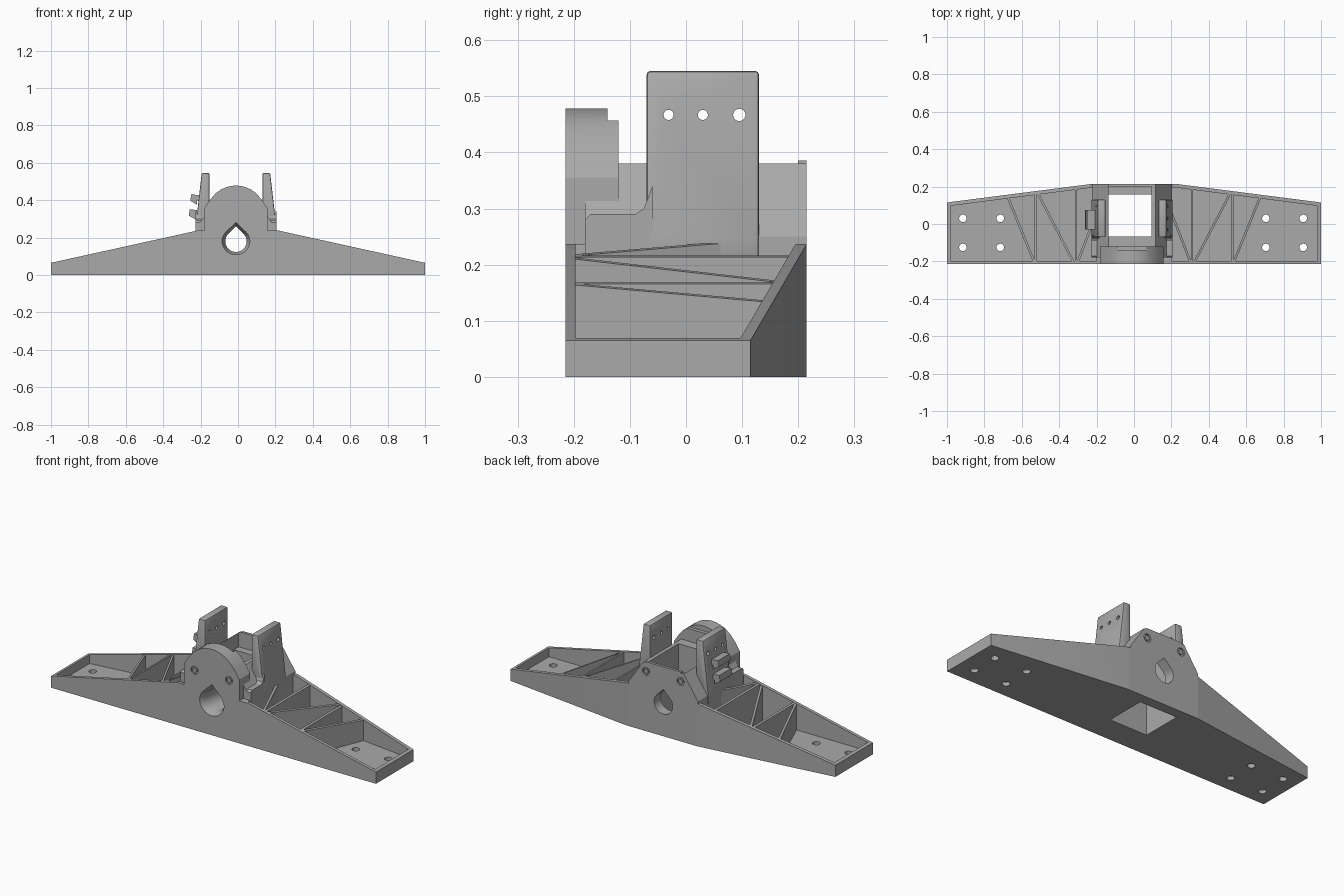
import bpy, bmesh, math
from mathutils import Vector

if "Cube" in bpy.data.objects:
    bpy.data.objects.remove(bpy.data.objects["Cube"])

grey = bpy.data.materials.new("plain grey")
grey.use_nodes = True
colour = (0.4, 0.4, 0.4, 1)
grey.diffuse_color = colour
grey.node_tree.nodes["Principled BSDF"].inputs["Base Color"].default_value = colour

CX = -0.011          # centre line of the clamp
FRONT, BACK = -0.215, 0.215
HOLE_Z, HOLE_R = 0.18, 0.057


def prism(name, pts, lo, hi, axis="z", edit=None):
    """Extrude an outline along an axis; edit may move single vertices."""
    place = {"x": lambda a, b, h: (h, a, b),
             "y": lambda a, b, h: (a, h, b),
             "z": lambda a, b, h: (a, b, h)}[axis]
    bm = bmesh.new()
    ends = [[bm.verts.new(place(a, b, h)) for a, b in pts] for h in (lo, hi)]
    bm.faces.new(ends[0])
    bm.faces.new(ends[1])
    n = len(pts)
    for i in range(n):
        j = (i + 1) % n
        bm.faces.new((ends[0][i], ends[0][j], ends[1][j], ends[1][i]))
    if edit:
        for v in bm.verts:
            edit(v.co)
    bmesh.ops.recalc_face_normals(bm, faces=bm.faces)
    mesh = bpy.data.meshes.new(name)
    bm.to_mesh(mesh)
    bm.free()
    mesh.materials.append(grey)
    ob = bpy.data.objects.new(name, mesh)
    bpy.context.collection.objects.link(ob)
    return ob


def box(name, x, y, z):
    return prism(name, [(x[0], y[0]), (x[1], y[0]), (x[1], y[1]), (x[0], y[1])], *z)


def circle(a, b, r, n=24):
    return [(a + r * math.cos(2 * math.pi * i / n), b + r * math.sin(2 * math.pi * i / n))
            for i in range(n)]


def apply(ob, mod):
    bpy.context.view_layer.objects.active = ob
    bpy.ops.object.modifier_apply(modifier=mod.name)


def combine(ob, others, how="DIFFERENCE"):
    for other in others:
        mod = ob.modifiers.new("combine", "BOOLEAN")
        mod.operation, mod.solver, mod.object = how, "EXACT", other
        apply(ob, mod)
        bpy.data.objects.remove(other)


def slope(x):
    return 0.065 + (1 - abs(x)) * 0.22


def follow_slope(co):
    if co.z > 0.1:
        co.z = slope(co.x) - 0.002


def teardrop(r):
    arc = [math.radians(45 - 270 * i / 32) for i in range(33)]
    return [(CX + r * math.cos(a), HOLE_Z + r * math.sin(a)) for a in arc] + \
           [(CX, HOLE_Z + r * math.sqrt(2))]


# long wing base: sloped profile trimmed by the tapered plan
body = prism("bracket_body", [(-1, 0), (1, 0), (1, slope(1)), (0.22, slope(0.22)),
                              (-0.22, slope(0.22)), (-1, slope(1))], FRONT, BACK, "y")
plan = prism("plan", [(-1, FRONT), (1, FRONT), (1, 0.115), (0.22, BACK),
                      (-0.22, BACK), (-1, 0.115)], -0.1, 0.6)
combine(body, [plan], "INTERSECT")

# hollow trays and mounting holes
for s in (-1, 1):
    tray = prism("tray", [(s * x, y) for x, y in
                          ((0.2, -0.197), (0.982, -0.197), (0.982, 0.097),
                           (0.22, 0.195), (0.2, 0.195))], 0.02, 0.6)
    holes = [prism("hole", circle(s * x - 0.005, y, 0.02), -0.1, 0.1)
             for x in (0.71, 0.91) for y in (0.03, -0.125)]
    combine(body, [tray] + holes)

# central block with sloped shoulders, and the arched front hump
block = prism("block", [(CX - 0.213, 0), (CX + 0.213, 0), (CX + 0.213, 0.25),
                        (CX + 0.125, 0.38), (CX - 0.125, 0.38), (CX - 0.213, 0.25)],
              -0.18, BACK, "y")
half = [(0.17, 0.355), (0.14, 0.4), (0.11, 0.435), (0.08, 0.457), (0.05, 0.47), (0.025, 0.476)]
arch = [(CX + x, z) for x, z in half] + [(CX, 0.478)] + [(CX - x, z) for x, z in half[::-1]]
hump = prism("hump", [(CX - 0.17, 0), (CX + 0.17, 0)] + arch, FRONT, -0.12, "y")


def chamfer_rear(co):
    if co.y > -0.2 and co.z > 0.44:
        co.z -= 0.02


tip = prism("hump_rear", [(CX - 0.17, 0.1), (CX + 0.17, 0.1)] + arch, -0.14, -0.11, "y")
lower = prism("hump_lower", [(CX - 0.4, 0), (CX + 0.4, 0), (CX + 0.4, 0.45), (CX - 0.4, 0.45)],
              -0.3, 0, "y")
combine(tip, [lower])
combine(hump, [tip])
combine(body, [block, hump], "UNION")

# square well, rear ledge and teardrop passage with flared mouth
well_x = (CX - 0.125, CX + 0.104)
flare = prism("flare", teardrop(HOLE_R), FRONT - 0.005, FRONT + 0.035, "y",
              lambda co: None)
for v in flare.data.vertices:
    if v.co.y < FRONT:
        v.co.x = CX + (v.co.x - CX) * 1.35
        v.co.z = HOLE_Z + (v.co.z - HOLE_Z) * 1.3
combine(body, [box("well", well_x, (-0.067, 0.158), (-0.1, 0.6)),
               box("ledge", well_x, (-0.06, 0.2), (0.3, 0.6)),
               prism("passage", teardrop(HOLE_R), -0.3, 0.3, "y"),
               flare])

# pin sockets on the front and back
for x in (CX - 0.106, CX + 0.106):
    for y in (FRONT, BACK):
        combine(body, [prism("socket", circle(x, 0.333, 0.022, 16), y - 0.008, y + 0.008, "y")])
        pin = prism("pin", circle(x, 0.333, 0.013, 16),
                    min(y, y * 0.94), max(y, y * 0.94), "y")
        pin.name = ("front" if y < 0 else "back") + "_pin"

# triangulated ribs inside the trays
spans = [((0.675, 0.145), (0.535, -0.2)), ((0.527, 0.165), (0.527, -0.2)),
         ((0.515, 0.165), (0.325, -0.2)), ((0.31, 0.19), (0.31, -0.2)),
         ((0.3, -0.2), (0.2, 0.06))]
for s in (-1, 1):
    for p, q in spans:
        a, b = Vector((s * p[0], p[1])), Vector((s * q[0], q[1]))
        d = (b - a).normalized() * 0.006
        n = Vector((-d.y, d.x))
        prism("left_rib" if s > 0 else "right_rib",
              [tuple(v) for v in (a + n, b + n, b - n, a - n)], 0.015, 0.2, "z", follow_slope)

# tall side uprights with a row of cross holes
for s in (-1, 1):
    side = "left" if s > 0 else "right"
    up = prism(side + "_upright", [(CX + s * x, z) for x, z in
                                   ((0.142, 0.2), (0.142, 0.545), (0.183, 0.545),
                                    (0.217, 0.25), (0.217, 0.2))], -0.07, 0.13, "y")
    mod = up.modifiers.new("soft edges", "BEVEL")
    mod.width, mod.segments = 0.006, 2
    apply(up, mod)
    combine(up, [prism("hole", circle(y, 0.467, r), -0.4, 0.4, "x")
                 for y, r in ((-0.031, 0.009), (0.03, 0.009), (0.095, 0.011))])
    # foot pad ahead of each upright
    prism(side + "_foot_pad", [(-0.18, 0.2), (-0.06, 0.2), (-0.06, 0.34), (-0.075, 0.3),
                               (-0.09, 0.29), (-0.17, 0.29), (-0.18, 0.28)],
          CX + s * 0.15, CX + s * 0.216, "x")

# two hooked clips on the right upright
for name, x, z in (("upper_clip", -0.255, 0.385), ("lower_clip", -0.263, 0.305)):
    prism(name, [(x, z + 0.012), (x + 0.035, z - 0.008), (x + 0.035, z + 0.012),
                 (-0.195, z + 0.012), (-0.195, z + 0.035), (x + 0.045, z + 0.035),
                 (x + 0.045, z + 0.042), (x + 0.005, z + 0.046)], -0.03, 0.075, "y")

# back wall lip
box("back_lip", (CX - 0.11, CX + 0.11), (0.2, BACK), (0.37, 0.386))

for ob in bpy.context.collection.objects:
    if ob.type == "MESH":
        bpy.ops.object.select_all(action="DESELECT")
        ob.select_set(True)
        bpy.context.view_layer.objects.active = ob
        bpy.ops.object.shade_smooth_by_angle(angle=math.radians(30))
